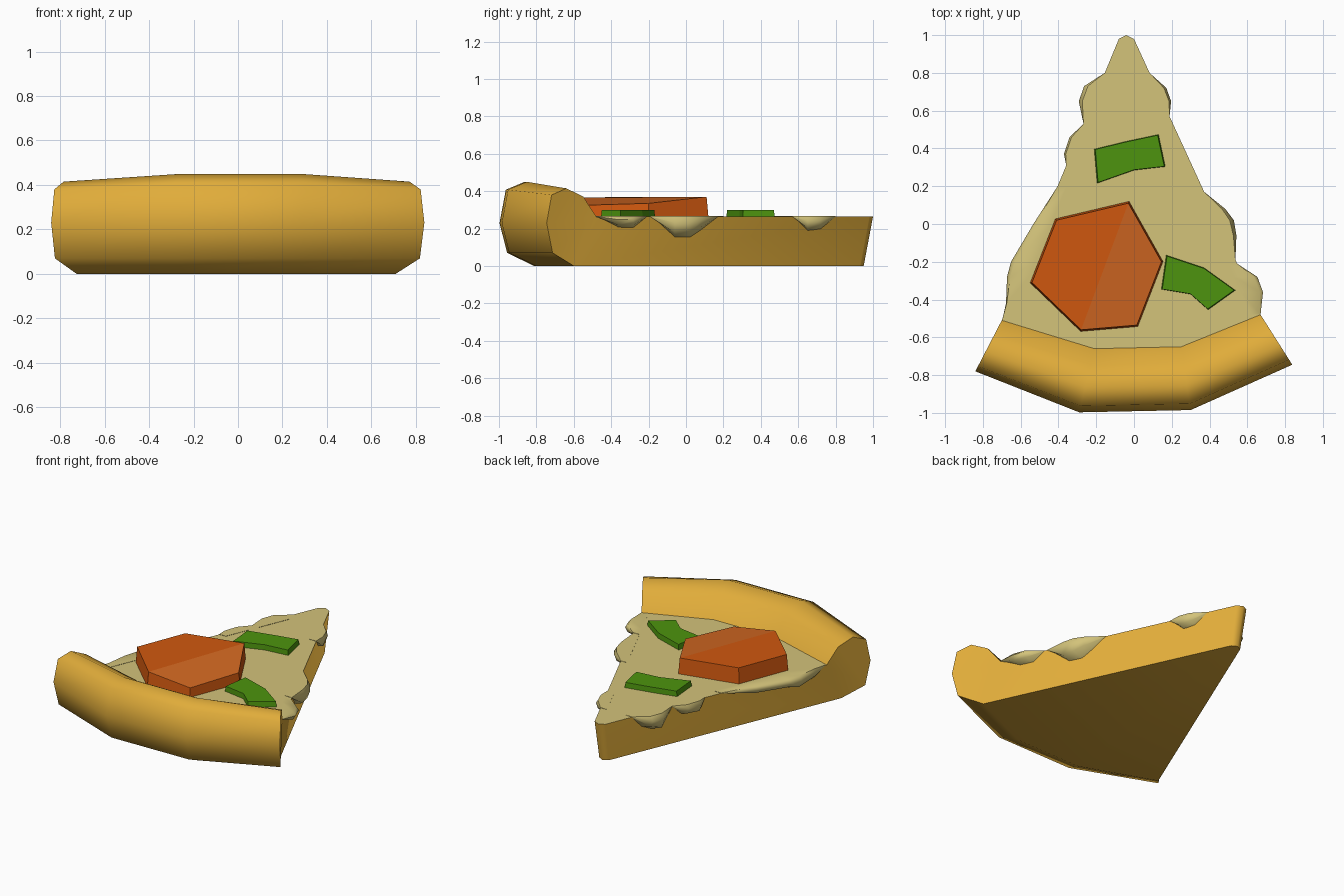
import bpy, bmesh, math

if "Cube" in bpy.data.objects:
    bpy.data.objects.remove(bpy.data.objects["Cube"])

def material(name, srgb):
    m = bpy.data.materials.new(name)
    lin = [((c / 255 + 0.055) / 1.055) ** 2.4 if c > 10 else c / 255 / 12.92 for c in srgb]
    m.diffuse_color = (*lin, 1)
    m.use_nodes = True
    m.node_tree.nodes["Principled BSDF"].inputs["Base Color"].default_value = m.diffuse_color
    return m

GOLD = material("baked_dough", (224, 172, 58))
CHEESE = material("cheese", (211, 195, 122))
ORANGE = material("sausage_orange", (208, 88, 15))
LIGHT = material("sausage_light_orange", (210, 104, 34))
GREEN = material("pepper_green", (77, 148, 14))

def finish(name, bm, mats, angle=None):
    bmesh.ops.recalc_face_normals(bm, faces=bm.faces)
    me = bpy.data.meshes.new(name)
    bm.to_mesh(me)
    bm.free()
    for m in mats:
        me.materials.append(m)
    if angle:
        me.set_sharp_from_angle(angle=math.radians(angle))
    ob = bpy.data.objects.new(name, me)
    bpy.context.collection.objects.link(ob)
    return ob

TOP = 0.265
outer = [(-0.84, -0.78), (-0.29, -0.997), (0.30, -0.985), (0.838, -0.745)]
inner = [(-0.70, -0.51), (-0.21, -0.66), (0.25, -0.65), (0.67, -0.48)]
tip = [(0.0, 0.98), (-0.04, 1.0), (-0.08, 0.98)]

# Dough: rounded rim lofted through four stations, joined to the wedge base
bm = bmesh.new()
rings = []
for i, (o, n) in enumerate(zip(outer, inner)):
    lift = 0.035 if i in (1, 2) else 0
    profile = [(0.55, 0), (0.12, 0.07), (0, 0.23), (0.1, 0.38 + lift * 0.8),
               (0.4, 0.415 + lift), (0.74, 0.37 + lift * 0.5), (1, TOP)]
    ring = []
    for t, z in profile:
        x, y = (o[k] + (n[k] - o[k]) * t for k in (0, 1))
        if z == 0:
            x *= 0.95
        ring.append(bm.verts.new((x, y, z)))
    rings.append(ring)
for a, b in zip(rings, rings[1:]):
    for k in range(6):
        bm.faces.new((a[k], a[k + 1], b[k + 1], b[k])).smooth = True
tip_top = [bm.verts.new((x, y, TOP)) for x, y in tip]
tip_low = [bm.verts.new((x * 0.9, y - 0.05, 0)) for x, y in tip]
bm.faces.new(rings[0])
bm.faces.new(rings[3])
bm.faces.new((rings[3][0], rings[3][6], tip_top[0], tip_low[0]))
bm.faces.new((rings[0][0], rings[0][6], tip_top[2], tip_low[2]))
for k in range(2):
    bm.faces.new((tip_top[k], tip_top[k + 1], tip_low[k + 1], tip_low[k]))
bm.faces.new([r[0] for r in rings] + tip_low)
finish("dough", bm, [GOLD], 60)

# Cheese layer covering the wedge
bm = bmesh.new()
f = bm.faces.new([bm.verts.new((x, y, TOP)) for x, y in inner + tip])
if f.normal.z < 0:
    f.normal_flip()
me_top = finish("cheese_layer", bm, [CHEESE])
me_top.data.update()
if me_top.data.polygons[0].normal.z < 0:
    me_top.data.flip_normals()

# Melted drips over each side: (y, bulge, depth) along the edge
def edge_x(side, y):
    (x0, y0), (x1, y1) = (inner[3], tip[0]) if side > 0 else (inner[0], tip[2])
    return x0 + (x1 - x0) * (y - y0) / (y1 - y0)

def drip(name, side, stations):
    bm = bmesh.new()
    rows = []
    for y, out, d in stations:
        row = []
        for o, z in ((-0.05, 0), (out * 0.75, 0), (out, 0.3), (out * 0.75, 0.75), (-0.03, 1)):
            zz = TOP + 0.002 - d * z
            row.append(bm.verts.new((edge_x(side, y) + side * o, y, zz)))
        rows.append(row)
    for a, b in zip(rows, rows[1:]):
        for k in range(4):
            bm.faces.new((a[k], a[k + 1], b[k + 1], b[k])).smooth = True
        bm.faces.new((a[4], a[0], b[0], b[4]))
    bm.faces.new(rows[0])
    bm.faces.new(rows[-1])
    finish(name, bm, [CHEESE], 60)

drip("drip_right_tip", 1, [(0.80, 0, 0.005), (0.72, 0.052, 0.075), (0.65, 0.045, 0.085), (0.57, 0, 0.005)])
drip("drip_right_middle", 1, [(0.17, 0, 0.005), (0.08, 0.07, 0.08), (0.02, 0.088, 0.12),
                              (-0.06, 0.065, 0.12), (-0.19, 0, 0.005)])
drip("drip_right_rim", 1, [(-0.21, 0, 0.005), (-0.28, 0.075, 0.065), (-0.36, 0.068, 0.065), (-0.48, 0, 0.005)])
drip("drip_left_tip", -1, [(0.80, 0, 0.005), (0.73, 0.08, 0.09), (0.65, 0.075, 0.13), (0.53, 0, 0.005)])
drip("drip_left_middle", -1, [(0.53, 0, 0.005), (0.46, 0.045, 0.08), (0.37, 0.037, 0.09), (0.31, 0, 0.005)])
drip("drip_left_rim", -1, [(0.20, 0, 0.005), (0.0, 0.045, 0.06), (-0.20, 0.08, 0.07),
                           (-0.28, 0.068, 0.1), (-0.42, 0.015, 0.07), (-0.50, 0, 0.005)])

# Toppings: flat chunks with a slightly wider foot
def chunk(name, points, heights, mats, grow, halves=None):
    bm = bmesh.new()
    n = len(points)
    cx, cy = sum(p[0] for p in points) / n, sum(p[1] for p in points) / n
    low = [bm.verts.new((cx + (x - cx) * grow, cy + (y - cy) * grow, TOP - 0.01)) for x, y in points]
    top = [bm.verts.new((x, y, h)) for (x, y), h in zip(points, heights)]
    for k in range(n):
        j = (k + 1) % n
        bm.faces.new((low[k], low[j], top[j], top[k]))
    bm.faces.new(low)
    for i, part in enumerate(halves or [range(n)]):
        bm.faces.new([top[k] for k in part]).material_index = i
    finish(name, bm, mats)

chunk("sausage_slice",
      [(-0.03, 0.11), (0.145, -0.20), (0.015, -0.535), (-0.28, -0.56), (-0.54, -0.31), (-0.41, 0.02)],
      [0.37, 0.335, 0.325, 0.365, 0.37, 0.37], [ORANGE, LIGHT], 1.03,
      [(0, 3, 4, 5), (0, 1, 2, 3)])
chunk("pepper_tip", [(-0.205, 0.395), (-0.04, 0.435), (0.125, 0.47), (0.16, 0.305), (0.0, 0.287), (-0.19, 0.22)],
      [0.30] * 6, [GREEN], 1.04)
chunk("pepper_rim", [(0.175, -0.17), (0.37, -0.235), (0.53, -0.35), (0.39, -0.45), (0.30, -0.37), (0.15, -0.345)],
      [0.30] * 6, [GREEN], 1.04)
